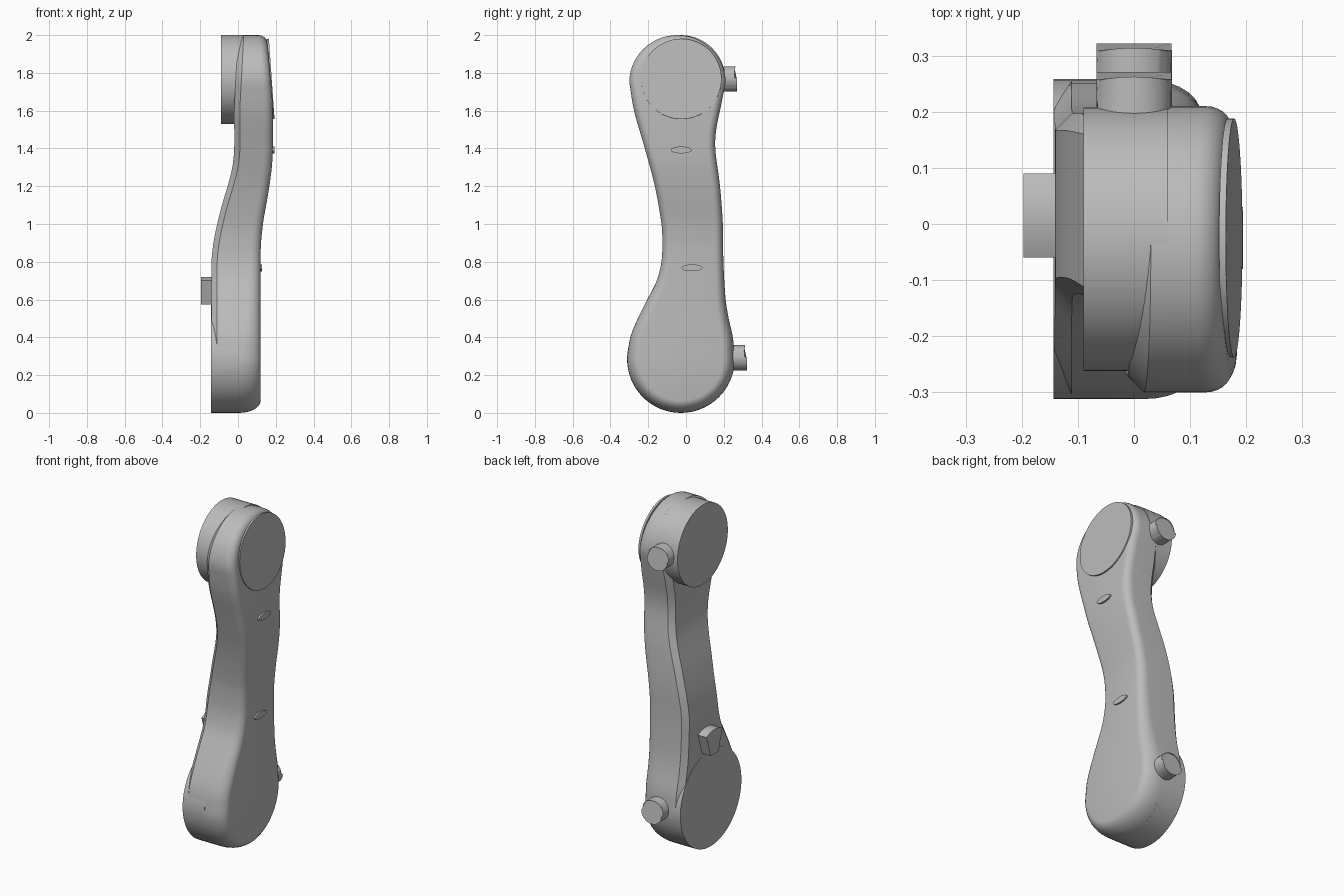
import bpy, bmesh, math
from mathutils import Vector, Matrix

cube = bpy.data.objects.get("Cube")
if cube:
    bpy.data.objects.remove(cube, do_unlink=True)

grey = bpy.data.materials.new("plain grey")
grey.use_nodes = True
colour = (0.5, 0.5, 0.5, 1)
grey.diffuse_color = colour
grey.node_tree.nodes["Principled BSDF"].inputs["Base Color"].default_value = colour


def finish(name, bm, angle=30):
    bmesh.ops.recalc_face_normals(bm, faces=bm.faces)
    mesh = bpy.data.meshes.new(name)
    bm.to_mesh(mesh)
    bm.free()
    mesh.materials.append(grey)
    ob = bpy.data.objects.new(name, mesh)
    bpy.context.collection.objects.link(ob)
    bpy.ops.object.select_all(action="DESELECT")
    bpy.context.view_layer.objects.active = ob
    ob.select_set(True)
    bpy.ops.object.shade_smooth_by_angle(angle=math.radians(angle))
    return ob


def curve(keys):
    """Smooth interpolation through (z, value) keys."""
    def f(z):
        z = min(max(z, keys[0][0]), keys[-1][0])
        i = 0
        while i < len(keys) - 2 and z > keys[i + 1][0]:
            i += 1

        def slope(k):
            a, b = keys[max(k - 1, 0)], keys[min(k + 1, len(keys) - 1)]
            return (b[1] - a[1]) / (b[0] - a[0])
        (z0, v0), (z1, v1) = keys[i], keys[i + 1]
        h = z1 - z0
        t = (z - z0) / h
        return (v0 * (2*t**3 - 3*t*t + 1) + v1 * (3*t*t - 2*t**3)
                + h * slope(i) * (t**3 - 2*t*t + t) + h * slope(i + 1) * (t**3 - t*t))
    return f


# Arm side outline and thickness along its height
y_front = curve([(.285, -.312), (.4, -.295), (.5, -.255), (.6, -.205), (.7, -.155), (.8, -.13),
                 (.9, -.125), (1.0, -.13), (1.2, -.165), (1.4, -.218), (1.6, -.275), (1.75, -.3)])
y_back = curve([(.285, .258), (.4, .248), (.5, .226), (.6, .21), (.8, .198), (1.0, .195),
                (1.2, .18), (1.4, .155), (1.5, .16), (1.6, .18), (1.75, .21)])
x_inner = curve([(0, -.14), (.8, -.14), (.9, -.13), (1.0, -.11), (1.1, -.085), (1.2, -.055),
                 (1.3, -.03), (1.4, -.02), (1.6, -.02), (1.8, -.01), (2, .0)])
x_outer = curve([(0, .12), (.85, .12), (1.0, .132), (1.15, .158), (1.3, .179), (1.4, .184),
                 (1.65, .182), (1.8, .17), (2, .152)])
round_depth = curve([(0, .115), (.3, .1), (.7, .06), (1.2, .05), (2, .045)])
round_inset = curve([(0, .065), (.4, .06), (.8, .045), (2, .04)])

# Rows of (z, front y, back y): bottom arc, shank, top arc
rows, steps = [], 14
for k in range(1, steps):
    a = math.pi / 2 * k / steps
    rows.append((.285 * (1 - math.cos(a)), -.027 - .285 * math.sin(a), -.027 + .285 * math.sin(a)))
for k in range(49):
    z = .285 + (1.75 - .285) * k / 48
    rows.append((z, y_front(z), y_back(z)))
for k in range(1, steps):
    a = math.pi / 2 * k / steps
    rows.append((1.75 + .25 * math.sin(a), -.045 - .255 * math.cos(a), -.045 + .255 * math.cos(a)))

outline = ([Vector((-.027, 0))] + [Vector((b, z)) for z, f, b in rows] + [Vector((-.045, 2))]
           + [Vector((f, z)) for z, f, b in reversed(rows)])
count = len(outline)
normals = []
for i in range(count):
    t = (outline[(i + 1) % count] - outline[i - 1]).normalized()
    normals.append(Vector((-t.y, t.x)))

bm = bmesh.new()


def ring(inset, x_at):
    verts = []
    for p, n in zip(outline, normals):
        q = p + n * inset(p.y)
        verts.append(bm.verts.new((x_at(q.y), q.x, q.y)))
    return verts


# Arm: chamfered inner edge, rounded outer edge
rings = [ring(lambda z: .03, x_inner), ring(lambda z: 0, lambda z: x_inner(z) + .03)]
for k in range(8):
    a = math.pi / 2 * k / 7
    rings.append(ring(lambda z: round_inset(z) * (1 - math.cos(a)),
                      lambda z: x_outer(z) - round_depth(z) * (1 - math.sin(a))))
for r, s in zip(rings, rings[1:]):
    for i in range(count):
        j = (i + 1) % count
        bm.faces.new((r[i], r[j], s[j], s[i]))
for r in (rings[0], rings[-1]):
    for i in range(count // 2):
        quad = [r[i], r[i + 1], r[-(i + 1)], r[-i]]
        bm.faces.new(list(dict.fromkeys(quad)))
finish("arm", bm, 35)


def disc(name, axis, centre, radius, depth, scale_z=1, tilt=0, bevel=0):
    """Cylinder along x or y, centred on the given point."""
    bm = bmesh.new()
    bmesh.ops.create_cone(bm, cap_ends=True, segments=64, radius1=radius, radius2=radius, depth=depth)
    turn = Matrix.Rotation(math.pi / 2, 4, "Y" if axis == "x" else "X")
    bm.transform(Matrix.Translation(centre) @ Matrix.Rotation(tilt, 4, "Y")
                 @ Matrix.Diagonal((1, 1, scale_z, 1)) @ turn)
    if bevel:
        rims = [e for e in bm.edges if {len(f.verts) for f in e.link_faces} == {4, 64}]
        bmesh.ops.bevel(bm, geom=rims, offset=bevel, segments=3, profile=.5, affect="EDGES")
    return finish(name, bm)


# Round bosses on the inner side
disc("lower_boss", "x", (-.072, -.027, .285), .285, .143)
disc("upper_boss", "x", (-.015, -.027, 1.765), .235, .15)

# Cover plate on the outer side of the top head
disc("cover_plate", "x", (.1725, -.025, 1.768), .213, .012, tilt=-math.radians(4))

# Pins on the back
disc("upper_pin", "y", (0, .18, 1.768), .067, .165, bevel=.008)
disc("lower_pin", "y", (0, .23, .292), .067, .168, bevel=.008)

# Small oval buttons on the outer side
disc("upper_button", "x", (.178, -.025, 1.392), .055, .032, scale_z=.33)
disc("lower_button", "x", (.112, .032, .768), .055, .032, scale_z=.33)

# Tapered lug on the inner side
bm = bmesh.new()
shape = [(-.02, .575), (.05, .575), (.09, .7), (.055, .715), (.015, .72), (-.025, .715), (-.06, .7)]
base = bm.faces.new([bm.verts.new((-.197, y, z)) for y, z in shape])
out = bmesh.ops.extrude_face_region(bm, geom=[base])
bmesh.ops.translate(bm, vec=(.08, 0, 0), verts=[v for v in out["geom"] if isinstance(v, bmesh.types.BMVert)])
finish("lug", bm)
